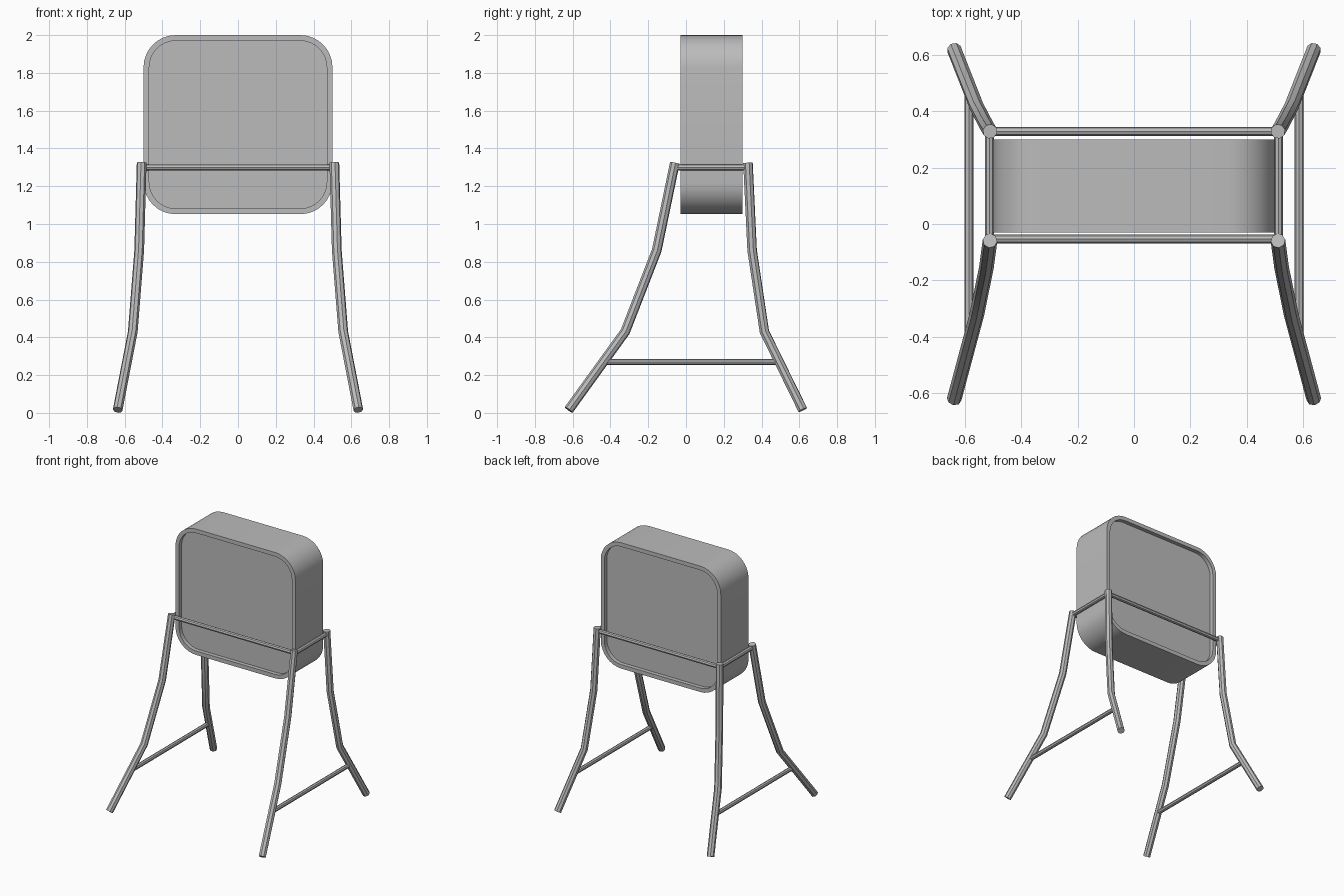
import bpy, bmesh, math
from mathutils import Vector

if "Cube" in bpy.data.objects:
    bpy.data.objects.remove(bpy.data.objects["Cube"], do_unlink=True)

grey = bpy.data.materials.new("plain grey")
grey.use_nodes = True
COLOUR = (0.5, 0.5, 0.5, 1)
grey.diffuse_color = COLOUR
grey.node_tree.nodes["Principled BSDF"].inputs["Base Color"].default_value = COLOUR


def finish(obj, angle=40):
    obj.data.materials.clear()
    obj.data.materials.append(grey)
    bpy.ops.object.select_all(action="DESELECT")
    obj.select_set(True)
    bpy.context.view_layer.objects.active = obj
    bpy.ops.object.shade_smooth_by_angle(angle=math.radians(angle))


def tube(name, points, radius):
    """Eight-sided capped tube along a path."""
    curve = bpy.data.curves.new(name, "CURVE")
    curve.dimensions = "3D"
    curve.bevel_depth = radius
    curve.bevel_resolution = 2
    curve.use_fill_caps = True
    spline = curve.splines.new("POLY")
    spline.points.add(len(points) - 1)
    for p, co in zip(spline.points, points):
        p.co = (*co, 1)
    temp = bpy.data.objects.new(name + "_path", curve)
    bpy.context.collection.objects.link(temp)
    deps = bpy.context.evaluated_depsgraph_get()
    mesh = bpy.data.meshes.new_from_object(temp.evaluated_get(deps))
    bpy.data.objects.remove(temp, do_unlink=True)
    obj = bpy.data.objects.new(name, mesh)
    bpy.context.collection.objects.link(obj)
    bm = bmesh.new()
    bm.from_mesh(mesh)
    bmesh.ops.remove_doubles(bm, verts=bm.verts, dist=0.0001)
    bmesh.ops.recalc_face_normals(bm, faces=bm.faces)
    bm.to_mesh(mesh)
    bm.free()
    finish(obj)


def rounded_outline(half_w, half_h, r, steps=8):
    pts = []
    for q, (sx, sz) in enumerate([(1, 1), (-1, 1), (-1, -1), (1, -1)]):
        for i in range(steps + 1):
            a = math.pi / 2 * (q + i / steps)
            pts.append((sx * (half_w - r) + r * math.cos(a),
                        sz * (half_h - r) + r * math.sin(a)))
    return pts


# Rounded box with a raised rim around a recessed panel on both sides
FRONT, BACK, RIM, RECESS, MID_Z = -0.03, 0.30, 0.03, 0.03, 1.526
outer = rounded_outline(0.5, 0.474, 0.17)
inner = rounded_outline(0.5 - RIM, 0.474 - RIM, 0.14)
bm = bmesh.new()
rings = [[bm.verts.new((x, y, z + MID_Z)) for x, z in outline]
         for outline, y in [(inner, FRONT + RECESS), (inner, FRONT), (outer, FRONT),
                            (outer, BACK), (inner, BACK), (inner, BACK - RECESS)]]
for a, b in zip(rings, rings[1:]):
    for i in range(len(a)):
        j = (i + 1) % len(a)
        bm.faces.new((a[i], a[j], b[j], b[i]))
bm.faces.new(rings[0])
bm.faces.new(rings[-1])
bmesh.ops.recalc_face_normals(bm, faces=bm.faces)
mesh = bpy.data.meshes.new("tank_box")
bm.to_mesh(mesh)
bm.free()
box = bpy.data.objects.new("tank_box", mesh)
bpy.context.collection.objects.link(box)
finish(box)

# Splayed legs, side rails and stretchers, mirrored left and right
LEG_X = [0.51, 0.523, 0.557, 0.637]
LEG_Z = [1.324, 0.86, 0.43, 0.016]
LEG_Y = {"front": [-0.059, -0.155, -0.322, -0.621],
         "back": [0.328, 0.35, 0.415, 0.618]}
for side, s in (("left", 1), ("right", -1)):
    for end, ys in LEG_Y.items():
        tube(f"{end}_{side}_leg", [(s * x, y, z) for x, y, z in zip(LEG_X, ys, LEG_Z)], 0.026)
    tube(f"{side}_top_rail", [(s * 0.512, -0.055, 1.3), (s * 0.512, 0.328, 1.3)], 0.016)
    tube(f"{side}_stretcher", [(s * 0.585, -0.43, 0.27), (s * 0.585, 0.49, 0.27)], 0.016)

# Rails across the front and back of the box
for end, y in (("front", -0.053), ("back", 0.328)):
    tube(f"{end}_rail", [(-0.51, y, 1.3), (0.51, y, 1.3)], 0.016)
